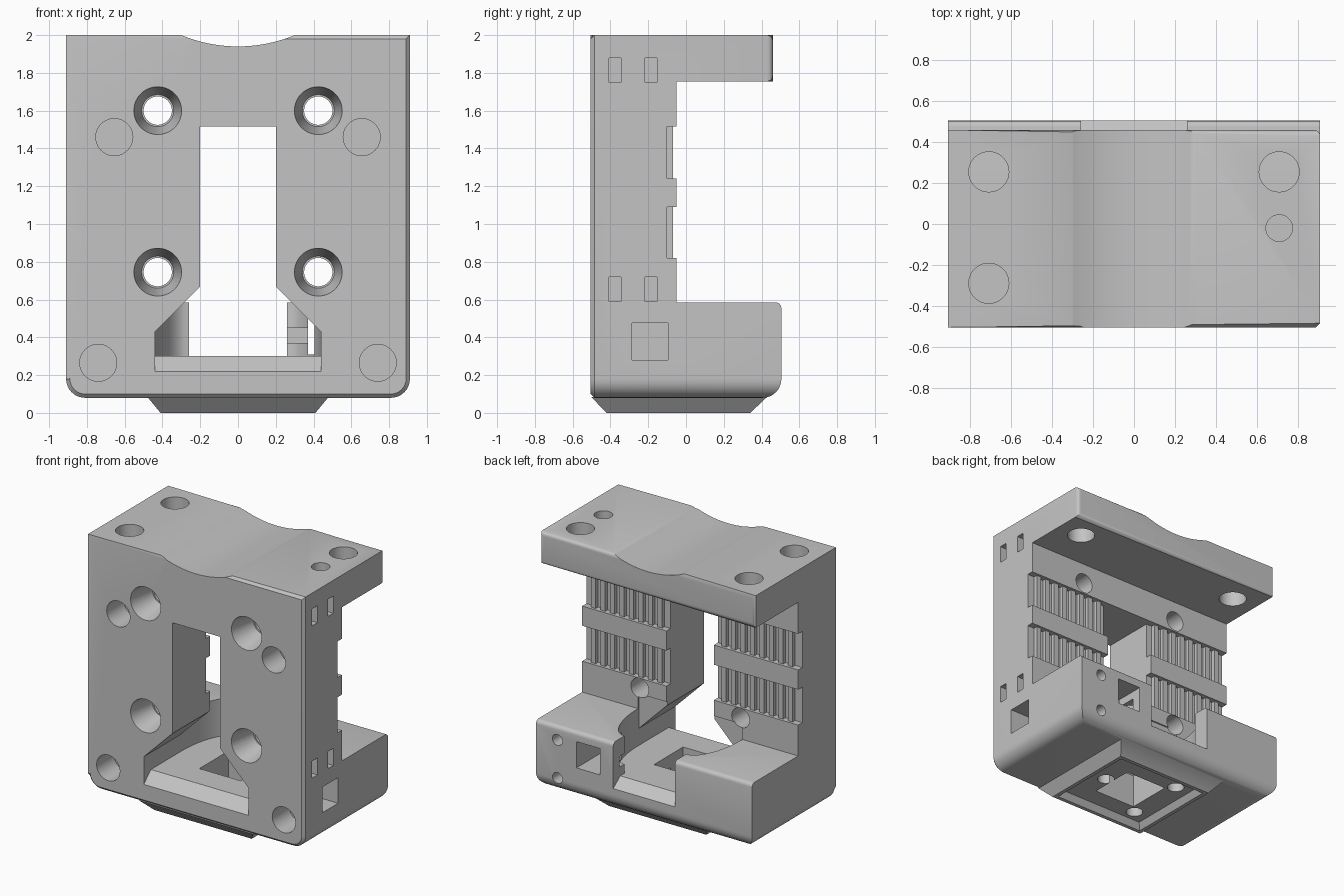
import bpy, bmesh
from math import sin, cos, pi
from mathutils import Vector

if "Cube" in bpy.data.objects:
    bpy.data.objects.remove(bpy.data.objects["Cube"], do_unlink=True)

gray = bpy.data.materials.new("light gray plastic")
gray.use_nodes = True
gray.diffuse_color = (0.55, 0.55, 0.55, 1)
gray.node_tree.nodes["Principled BSDF"].inputs["Base Color"].default_value = gray.diffuse_color


def finish(bm, name):
    bmesh.ops.recalc_face_normals(bm, faces=bm.faces)
    mesh = bpy.data.meshes.new(name)
    bm.to_mesh(mesh)
    bm.free()
    mesh.materials.append(gray)
    obj = bpy.data.objects.new(name, mesh)
    bpy.context.scene.collection.objects.link(obj)
    return obj


def prism_bm(pts, axis, a, b):
    """Extrude a 2D profile along an axis; profile uses the other two axes in order."""
    bm = bmesh.new()

    def place(p, d):
        v = list(p)
        v.insert("xyz".index(axis), d)
        return bm.verts.new(v)
    low, high = [[place(p, d) for p in pts] for d in (a, b)]
    bm.faces.new(low)
    bm.faces.new(high)
    n = len(pts)
    for i in range(n):
        j = (i + 1) % n
        bm.faces.new((low[i], low[j], high[j], high[i]))
    return bm


def prism(pts, axis, a, b):
    return finish(prism_bm(pts, axis, a, b), "prism")


def box(x, y, z):
    return prism([(x[0], y[0]), (x[1], y[0]), (x[1], y[1]), (x[0], y[1])], "z", *z)


def frustum(low, high, z):
    """Rectangular frustum, low and high are (half_x, y_min, y_max)."""
    bm = bmesh.new()
    rings = [[bm.verts.new(p) for p in ((-h, a, c), (h, a, c), (h, b, c), (-h, b, c))]
             for (h, a, b), c in zip((low, high), z)]
    for ring in rings:
        bm.faces.new(ring)
    for i in range(4):
        j = (i + 1) % 4
        bm.faces.new((rings[0][i], rings[0][j], rings[1][j], rings[1][i]))
    return finish(bm, "frustum")


def rod(start, end, r1, r2=None, segments=40):
    bm = bmesh.new()
    a, b = Vector(start), Vector(end)
    bmesh.ops.create_cone(bm, cap_ends=True, segments=segments, radius1=r1,
                          radius2=r1 if r2 is None else r2, depth=(b - a).length)
    rot = Vector((0, 0, 1)).rotation_difference(b - a).to_matrix()
    for v in bm.verts:
        v.co = rot @ v.co + (a + b) / 2
    return finish(bm, "rod")


def combine(target, tool, operation="DIFFERENCE"):
    mod = target.modifiers.new("join", "BOOLEAN")
    mod.operation, mod.solver, mod.object = operation, "EXACT", tool
    bpy.context.view_layer.objects.active = target
    bpy.ops.object.modifier_apply(modifier=mod.name)
    bpy.data.objects.remove(tool, do_unlink=True)


def round_edges(bm, rule, size, segments):
    edges = [e for e in bm.edges if rule((e.verts[0].co + e.verts[1].co) / 2,
                                         e.verts[0].co - e.verts[1].co)]
    bmesh.ops.bevel(bm, geom=edges, offset=size, segments=segments, profile=0.5,
                    affect="EDGES", clamp_overlap=True)


def near(a, b):
    return abs(a - b) < 0.002


# Carriage: C-shaped side profile with rounded edges
bm = prism_bm([(-.505, .08), (.505, .08), (.505, .585), (-.05, .585),
               (-.05, 1.755), (.46, 1.755), (.46, 2), (-.505, 2)], "x", -.91, .91)
round_edges(bm, lambda m, d: near(m.z, .08) and (m.y > .4 or abs(m.x) > .9), .1, 8)
round_edges(bm, lambda m, d: near(m.y, .46) and m.z > 1.7, .03, 4)
round_edges(bm, lambda m, d: near(m.y, .505) and near(m.z, .585), .03, 4)
round_edges(bm, lambda m, d: near(m.y, -.505), .02, 1)
body = finish(bm, "carriage_body")

# Tapered foot under the lower block
combine(body, frustum((.41, -.42, .34), (.48, -.503, .43), (0, .085)), "UNION")
combine(body, frustum((.385, -.395, .315), (.35, -.36, .28), (-.005, .045)))

# Belt recesses with vertical teeth on the back of the plate
for z in ((.82, 1.09), (1.24, 1.515)):
    combine(body, box((-1, 1), (-.1, .05), z))
    for side in (-1, 1):
        for i in range(8):
            x = side * (.27 + i * .08)
            combine(body, box((x - .02, x + .02), (-.12, -.07),
                              (z[0] - .01, z[1] + .01)), "UNION")

# Central opening, flared at the bottom
half = [(.2, 1.515), (.2, .67), (.44, .43), (.44, .3)]
combine(body, prism(half + [(-x, z) for x, z in reversed(half)], "y", -.6, -.04))
curve = [(.44, -.06)] + [(.26 + .18 * cos(t * pi / 20), -.05 + .42 * sin(t * pi / 20))
                         for t in range(1, 11)] + [(.26, .6)]
combine(body, prism(curve + [(-x, y) for x, y in reversed(curve)], "z", .3, .7))

# Sloped sills at the front and back of the duct floor
combine(body, prism([(-.525, .2), (-.42, .3), (-.42, .31), (-.525, .31)], "x", -.44, .44))
combine(body, prism([(.42, .3), (.525, .22), (.525, .31), (.42, .31)], "x", -.26, .26))

# Square outlet and screw holes in the foot
combine(body, box((-.175, .175), (-.215, .135), (-.1, .4)))
for x, y in ((.23, -.04), (-.23, .19), (-.23, -.27)):
    combine(body, rod((x, y, -.1), (x, y, .2), .06))

# Shallow trough across the top
combine(body, rod((0, -1, 2.72), (0, 1, 2.72), .78, segments=160))

# Countersunk through holes and blind pockets in the front
for side in (-1, 1):
    for z in (.745, 1.6):
        x = side * .425
        combine(body, rod((x, -.6, z), (x, .02, z), .075))
        combine(body, rod((x, -.507, z), (x, -.3, z), .127, .085))
    for x, z in ((.655, 1.46), (.74, .265)):
        combine(body, rod((side * x, -.6, z), (side * x, -.3, z), .098))

# Holes in the top shelf
for x, y, r, bottom in ((-.71, .255, .098, 1.7), (.71, .255, .098, 1.7),
                        (-.71, -.29, .098, 1.8), (.71, -.02, .065, 1.8)):
    combine(body, rod((x, y, bottom), (x, y, 2.1), r))

# Cable slots and wiring window on the left side
for z in (.655, 1.815):
    for y in (-.375, -.185):
        combine(body, box((.8, 1), (y - .032, y + .032), (z - .065, z + .065)))
combine(body, box((.6, 1), (-.285, -.095), (.28, .475)))

# Sensor pocket, its screw holes, and the window into the duct
combine(body, box((.37, .57), (.2, .6), (.31, .51)))
combine(body, box((.2, .4), (.27, .43), (.37, .45)))
for z in (.19, .48):
    combine(body, rod((.73, .25, z), (.73, .6, z), .042, segments=24))

# Screw hole on the right side
combine(body, rod((-1, .33, .31), (-.6, .33, .31), .055, segments=24))

bpy.ops.object.select_all(action="DESELECT")
body.select_set(True)
bpy.context.view_layer.objects.active = body
bpy.ops.object.shade_smooth_by_angle(angle=pi / 6)
